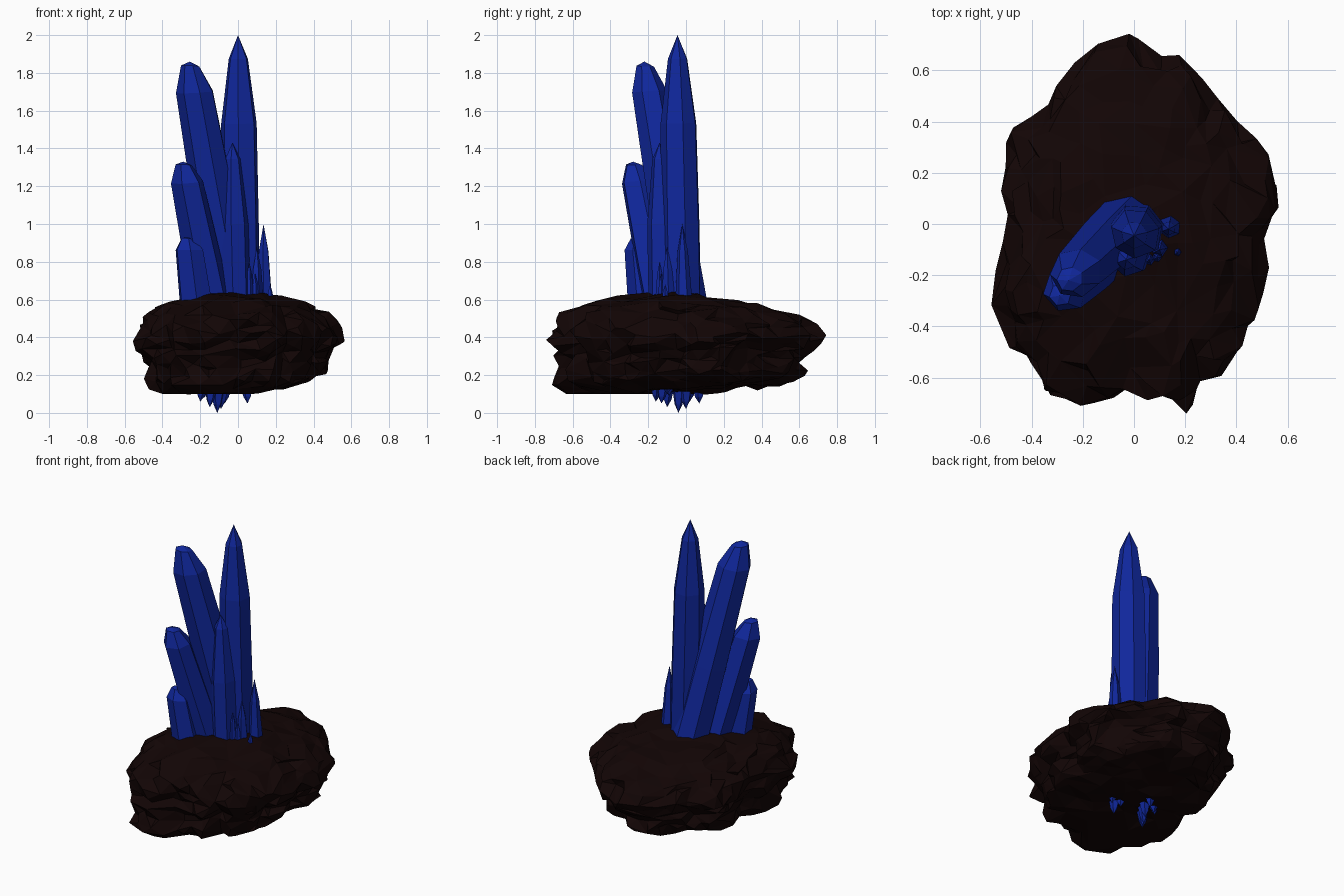
import bpy, bmesh, math, random
from mathutils import Vector, noise

if "Cube" in bpy.data.objects:
    bpy.data.objects.remove(bpy.data.objects["Cube"])

random.seed(4)


def material(name, rgb):
    m = bpy.data.materials.new(name)
    m.diffuse_color = (*rgb, 1)
    m.use_nodes = True
    m.node_tree.nodes["Principled BSDF"].inputs["Base Color"].default_value = m.diffuse_color
    return m


ROCK = material("dark_rock", (0.006, 0.0015, 0.0015))
BLUE = material("blue_crystal", (0.005, 0.02, 0.33))


def finish(name, bm, mat):
    bmesh.ops.recalc_face_normals(bm, faces=bm.faces)
    me = bpy.data.meshes.new(name)
    bm.to_mesh(me)
    bm.free()
    me.materials.append(mat)
    ob = bpy.data.objects.new(name, me)
    bpy.context.collection.objects.link(ob)
    return ob


def skin(bm, rings, start, end):
    """Join equal rings of vertices and close both ends with a point."""
    n = len(rings[0])
    for i in range(n):
        j = (i + 1) % n
        bm.faces.new((start, rings[0][j], rings[0][i]))
        bm.faces.new((end, rings[-1][i], rings[-1][j]))
        for a, b in zip(rings, rings[1:]):
            bm.faces.new((a[i], a[j], b[j], b[i]))


# rock: a sphere mapped onto a plan outline and a side profile, roughened into strata
OUTLINE = [(.555, .04), (.51, .29), (.45, .35), (.39, .44), (.32, .48), (.24, .63),
           (.2, .66), (.1, .65), (-.02, .74), (-.18, .67), (-.3, .57), (-.33, .48),
           (-.38, .42), (-.47, .37), (-.51, .23), (-.48, 0), (-.53, -.17),
           (-.555, -.29), (-.48, -.48), (-.38, -.55), (-.34, -.65), (-.2, -.7),
           (-.02, -.65), (.21, -.73), (.27, -.6), (.35, -.58), (.44, -.47),
           (.47, -.36), (.52, -.13), (.5, -.05)]
PROFILE = [(0, .02), (.4, .0), (.68, .02), (.82, .07), (.88, .16), (.87, .3), (.92, .42),
           (.99, .54), (1.02, .64), (.97, .74), (.91, .82), (.78, .89), (.55, .95), (0, 1)]
POLAR = sorted((math.atan2(y, x) % math.tau, math.hypot(x, y)) for x, y in OUTLINE)
POLAR = [(POLAR[-1][0] - math.tau, POLAR[-1][1])] + POLAR + [(POLAR[0][0] + math.tau, POLAR[0][1])]
STEPS = [0]
for (s0, h0), (s1, h1) in zip(PROFILE, PROFILE[1:]):
    STEPS.append(STEPS[-1] + math.hypot((s1 - s0) * .6, (h1 - h0) * .5))


def lerp_table(keys, vals, k):
    for i in range(len(keys) - 1):
        if k <= keys[i + 1]:
            return vals[i] + (vals[i + 1] - vals[i]) * (k - keys[i]) / (keys[i + 1] - keys[i])
    return vals[-1]


def rock_point(d):
    ang = math.atan2(d.y, d.x) % math.tau
    rad = lerp_table([p[0] for p in POLAR], [p[1] for p in POLAR], ang)
    u = math.acos(max(-1, min(1, -d.z))) / math.pi * STEPS[-1]
    s = lerp_table(STEPS, [p[0] for p in PROFILE], u)
    h = lerp_table(STEPS, [p[1] for p in PROFILE], u)
    x, y = rad * math.cos(ang), rad * math.sin(ang)
    # lower front-left lobe
    if h < .5:
        s *= 1 + .16 * max(0, min(1, (-y - .4) / .2)) * max(0, min(1, (.1 - x) / .2))
    x, y = x * s, y * s
    low = .122 + .08 * x + .045 * y
    high = .645 - .05 * (y + .2) - (.3 if x > 0 else .15) * x * x - .1 * y * y
    z = low + (high - low) * h
    q = Vector((x * 5, y * 5, z * 13))
    edge = max(0, min(1, (s - .45) / .3))
    grow = 1 + edge * (.06 * noise.noise(q) + .05 * (noise.cell(q * 1.3) - .5)
                       + .04 * noise.noise(q * 2.5))
    z += .025 * noise.noise(q * .8 + Vector((9, 3, 5))) + .02 * noise.noise(q * 2)
    grow = min(grow, 1.0 / max(s, .01) + .01)
    return Vector((x * grow, y * grow, max(z, .1)))


bm = bmesh.new()
bmesh.ops.create_icosphere(bm, subdivisions=5, radius=1)
for v in bm.verts:
    v.co = rock_point(v.co.normalized())
rock = finish("rock_base", bm, ROCK)
# collapse to large uneven facets
dec = rock.modifiers.new("facets", 'DECIMATE')
dec.ratio = .2


def crystal(name, base, tip, r, shape, sides=6, turn=0.0, blunt=0.0):
    """Faceted prism along base-tip; shape lists (fraction along axis, radius factor)."""
    base, tip = Vector(base), Vector(tip)
    axis = tip - base
    d = axis.normalized()
    u = Vector((1, 0, 0))
    u = (u - d * u.dot(d)).normalized()
    v = d.cross(u)
    wob = [random.uniform(.94, 1.06) for _ in range(sides)]
    bm = bmesh.new()
    rings = []
    for t, f in shape:
        ring = []
        for i in range(sides):
            a = turn + i * math.tau / sides
            off = (u * math.cos(a) + v * math.sin(a)) * r * f * wob[i]
            # blunt crystals end in a bevel slanting down to the back right
            slant = d * blunt * r * math.cos(a - 3.9) if t > .85 else Vector()
            ring.append(bm.verts.new(base + axis * t + off + slant))
        rings.append(ring)
    skin(bm, rings, bm.verts.new(base), bm.verts.new(tip))
    return finish(name, bm, BLUE)


POINTED = [(0, 1.08), (.45, 1.07), (.74, 1), (.93, .54)]
BLUNT = [(0, 1.15), (.5, 1.08), (.9, .92), (.985, .45)]
SPIKE = [(0, 1.1), (.5, .9), (.82, .55)]

# upright crystals
crystal("tall_crystal", (.015, -.01, .2), (0, -.045, 2), .1, POINTED, 7, .2)
crystal("front_crystal", (0, -.12, .2), (-.03, -.14, 1.43), .076, [(0, 1), (.65, 1), (.93, .55)], 6, .3)
crystal("right_crystal", (.145, .0, .2), (.135, -.02, 1.0), .05, SPIKE, 6, .4)
crystal("right_small_crystal", (.1, -.08, .2), (.1, -.1, .88), .045, SPIKE, 5)

# crystals leaning to the front left
crystal("large_leaning_crystal", (.03, .055, .25), (-.255, -.22, 1.86), .108, BLUNT, 7, .5, .15)
crystal("middle_leaning_crystal", (-.07, -.06, .25), (-.29, -.28, 1.33), .095, BLUNT, 6, .2, .15)
crystal("short_leaning_crystal", (-.18, -.18, .25), (-.265, -.255, .93), .085, BLUNT, 6, .6, .15)

# tiny shards at the foot of the cluster
for k, (x, y, z) in enumerate([(.09, -.13, .74), (.17, -.11, .68), (.06, -.14, .8)]):
    crystal(f"foot_shard_{k}", (x, y, .45), (x, y, z), .025, SPIKE, 5)

# root spikes poking out underneath
for k, (x, y, z) in enumerate([(-.2, -.16, .06), (-.15, -.1, .03), (-.11, -.04, 0),
                               (-.09, .0, .02), (-.07, .07, .05), (-.14, .02, .06),
                               (-.18, -.02, .08), (.05, -.13, .05), (.03, -.09, .09),
                               (.09, -.1, .1)]):
    crystal(f"root_spike_{k}", (x * .9, y * .9, .25), (x, y, z), .04, SPIKE, 5, k)
